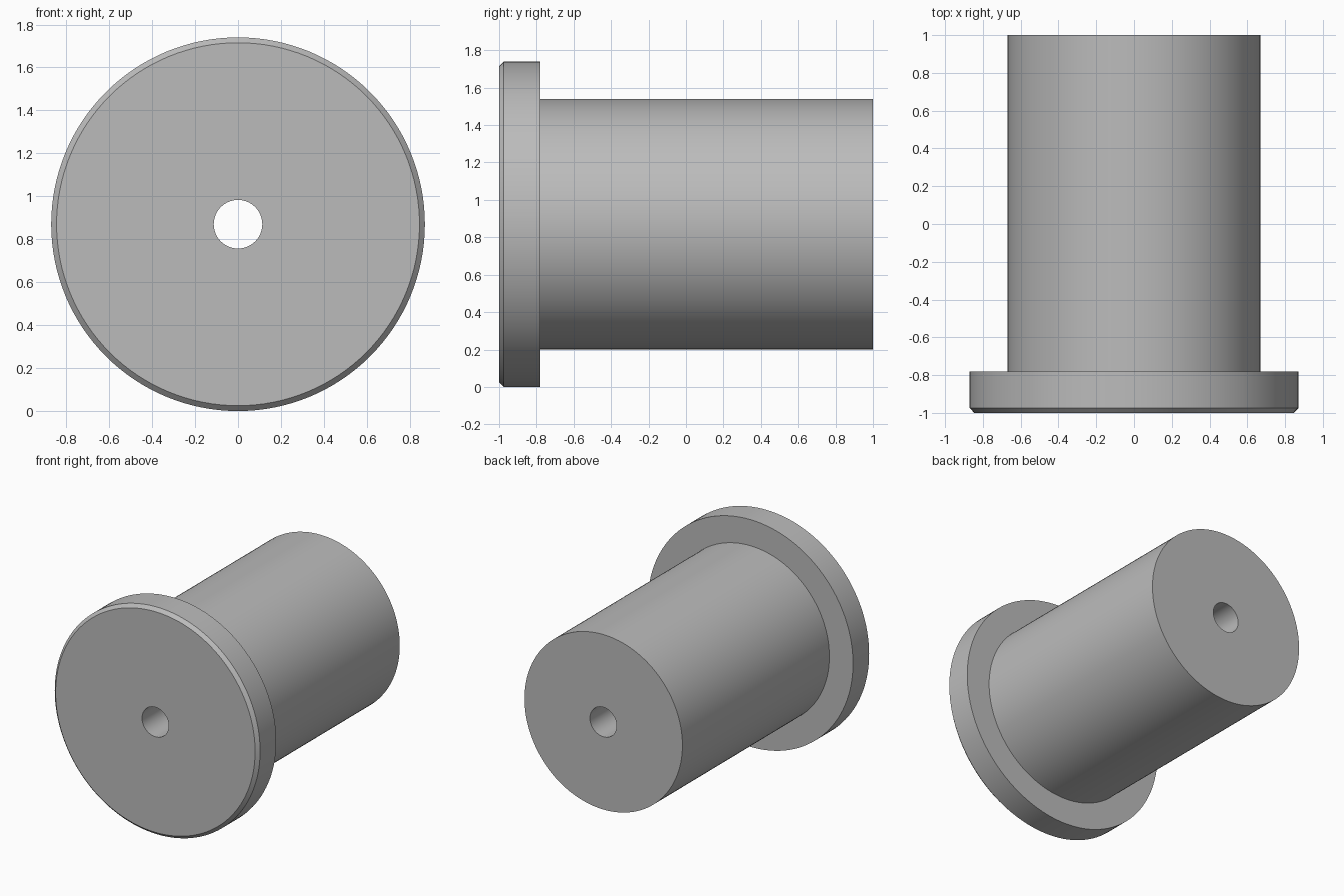
import bpy
import bmesh
import math
from mathutils import Matrix, Vector

cube = bpy.data.objects.get("Cube")
if cube:
    bpy.data.objects.remove(cube, do_unlink=True)

SEGMENTS = 128
FLANGE_R, BARREL_R, BORE_R = 0.87, 0.67, 0.113
FRONT, SHOULDER, BACK = -1.0, -0.78, 1.0
CHAMFER = 0.025

# Plain grey metal
grey = bpy.data.materials.new("grey_metal")
grey.use_nodes = True
colour = (0.5, 0.5, 0.5, 1.0)
grey.diffuse_color = colour
grey.node_tree.nodes["Principled BSDF"].inputs["Base Color"].default_value = colour

# Closed half section of the flanged bushing: (radius, y)
section = [
    (BORE_R, FRONT),
    (FLANGE_R - CHAMFER, FRONT),
    (FLANGE_R, FRONT + CHAMFER),
    (FLANGE_R, SHOULDER),
    (BARREL_R, SHOULDER),
    (BARREL_R, BACK),
    (BORE_R, BACK),
]

# Turn the section around the y axis
bm = bmesh.new()
rings = []
for i in range(SEGMENTS):
    turn = Matrix.Rotation(math.tau * i / SEGMENTS, 3, "Y")
    rings.append([bm.verts.new(turn @ Vector((r, y, 0))) for r, y in section])
for i, ring in enumerate(rings):
    after = rings[(i + 1) % SEGMENTS]
    for j in range(len(section)):
        k = (j + 1) % len(section)
        bm.faces.new((ring[j], ring[k], after[k], after[j]))
bmesh.ops.recalc_face_normals(bm, faces=bm.faces)

mesh = bpy.data.meshes.new("flanged_bushing")
bm.to_mesh(mesh)
bm.free()
mesh.materials.append(grey)

bushing = bpy.data.objects.new("flanged_bushing", mesh)
bushing.location.z = FLANGE_R
bpy.context.collection.objects.link(bushing)

# Smooth round walls with crisp rims
bpy.ops.object.select_all(action="DESELECT")
bushing.select_set(True)
bpy.context.view_layer.objects.active = bushing
bpy.ops.object.shade_smooth_by_angle(angle=math.radians(30))
